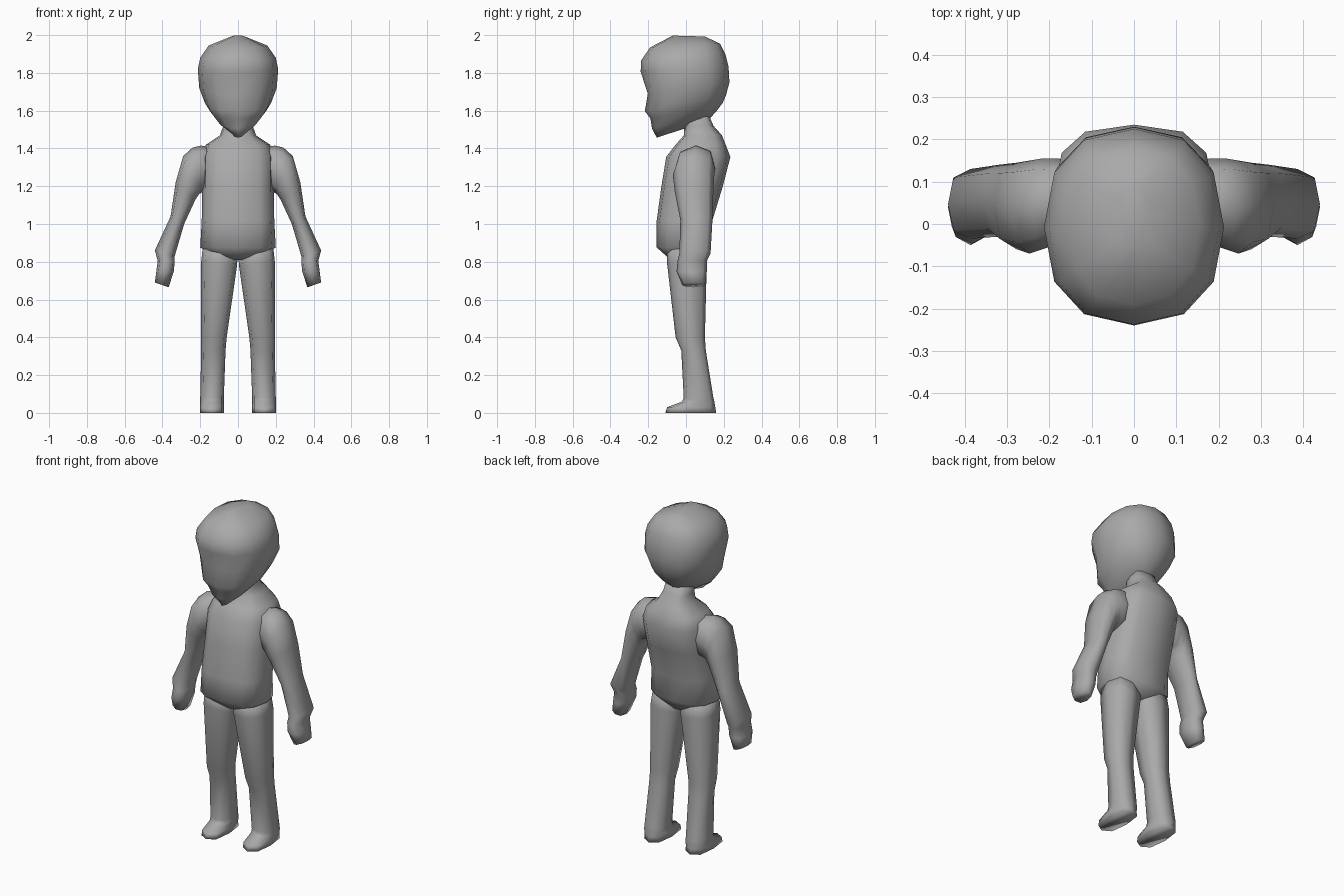
import bpy, bmesh, math

# Dark grey surface shared by all parts
grey = bpy.data.materials.new("dark_grey")
grey.diffuse_color = (0.4, 0.4, 0.4, 1)


def spow(v, p):
    return math.copysign(abs(v) ** p, v)


def loft(name, rings, n=10, power=0.8, angle=180, mirror=False):
    """Skin rings given as (x0, z0, x1, z1, y_front, y_back, z_rise_to_back)."""
    bm = bmesh.new()
    loops = []
    for x0, z0, x1, z1, yf, yb, rise in rings:
        loop = []
        for i in range(n):
            a = 2 * math.pi * i / n - math.pi / 2
            u, v = spow(math.cos(a), power), spow(math.sin(a), power)
            t = (u + 1) / 2
            loop.append(bm.verts.new((x0 + (x1 - x0) * t,
                                      (yf + yb) / 2 + (yb - yf) / 2 * v,
                                      z0 + (z1 - z0) * t + rise / 2 * v)))
        loops.append(loop)
    for a, b in zip(loops, loops[1:]):
        for i in range(n):
            j = (i + 1) % n
            bm.faces.new((a[i], a[j], b[j], b[i]))
    bm.faces.new(loops[0])
    bm.faces.new(loops[-1])
    bmesh.ops.recalc_face_normals(bm, faces=bm.faces)
    me = bpy.data.meshes.new(name)
    bm.to_mesh(me)
    bm.free()
    me.materials.append(grey)
    ob = bpy.data.objects.new(name, me)
    bpy.context.collection.objects.link(ob)
    if mirror:
        ob.modifiers.new("Mirror", 'MIRROR')
    bpy.ops.object.select_all(action='DESELECT')
    ob.select_set(True)
    bpy.context.view_layer.objects.active = ob
    bpy.ops.object.shade_smooth_by_angle(angle=math.radians(angle))
    return ob


def level(z, rx, yf, yb, rise=0.0):
    return (-rx, z, rx, z, yf, yb, rise)


# Head: narrow jaw tilted down to the chin, brow and nose steps, rounded skull
loft("head", [
    level(1.50, 0.035, -0.155, 0.11, 0.085),
    level(1.55, 0.105, -0.18, 0.16, 0.09),
    level(1.60, 0.15, -0.188, 0.195, 0.085),
    level(1.64, 0.175, -0.218, 0.212, 0.085),
    level(1.72, 0.205, -0.202, 0.23, 0.06),
    level(1.82, 0.213, -0.24, 0.225, 0.03),
    level(1.88, 0.20, -0.238, 0.21, 0.03),
    level(1.945, 0.155, -0.19, 0.18, 0.02),
    level(1.995, 0.03, -0.07, 0.10, -0.005),
], n=12, power=0.85)

# Torso with hem, rounded upper back and neck
loft("torso", [
    level(0.81, 0.07, -0.08, 0.09),
    level(0.875, 0.20, -0.155, 0.13),
    level(1.02, 0.192, -0.155, 0.14),
    level(1.20, 0.19, -0.13, 0.195),
    level(1.355, 0.19, -0.105, 0.235),
    level(1.42, 0.17, -0.055, 0.21),
    level(1.47, 0.095, -0.01, 0.19),
    level(1.52, 0.078, -0.01, 0.145),
    level(1.58, 0.07, -0.01, 0.12),
], n=12, power=0.72)

# Arms with mitten hands
loft("arm", [
    (0.10, 1.22, 0.10, 1.40, 0.00, 0.15, 0),
    (0.18, 1.17, 0.195, 1.415, -0.05, 0.155, 0),
    (0.195, 1.165, 0.24, 1.405, -0.06, 0.155, 0),
    (0.205, 1.16, 0.29, 1.36, -0.07, 0.15, 0),
    (0.225, 1.13, 0.33, 1.22, -0.06, 0.145, 0),
    (0.285, 1.00, 0.357, 1.04, -0.03, 0.14, 0),
    (0.335, 0.83, 0.44, 0.86, -0.035, 0.13, 0),
    (0.335, 0.80, 0.425, 0.805, -0.045, 0.11, 0),
    (0.34, 0.75, 0.433, 0.745, -0.05, 0.11, 0),
    (0.367, 0.665, 0.44, 0.69, -0.02, 0.10, 0),
], n=8, mirror=True)

# Legs running down into blocky feet
loft("leg", [
    (0.00, 0.87, 0.185, 0.89, -0.10, 0.10, 0),
    (0.005, 0.78, 0.195, 0.80, -0.10, 0.11, 0),
    (0.06, 0.40, 0.195, 0.40, -0.055, 0.10, 0),
    (0.066, 0.33, 0.195, 0.33, -0.025, 0.105, 0),
    (0.075, 0.08, 0.20, 0.08, -0.012, 0.145, 0),
    (0.075, 0.06, 0.20, 0.06, -0.02, 0.15, 0),
    (0.075, 0.03, 0.20, 0.03, -0.10, 0.155, 0),
    (0.075, 0.00, 0.20, 0.00, -0.11, 0.16, 0),
], n=8, power=0.7, mirror=True)
